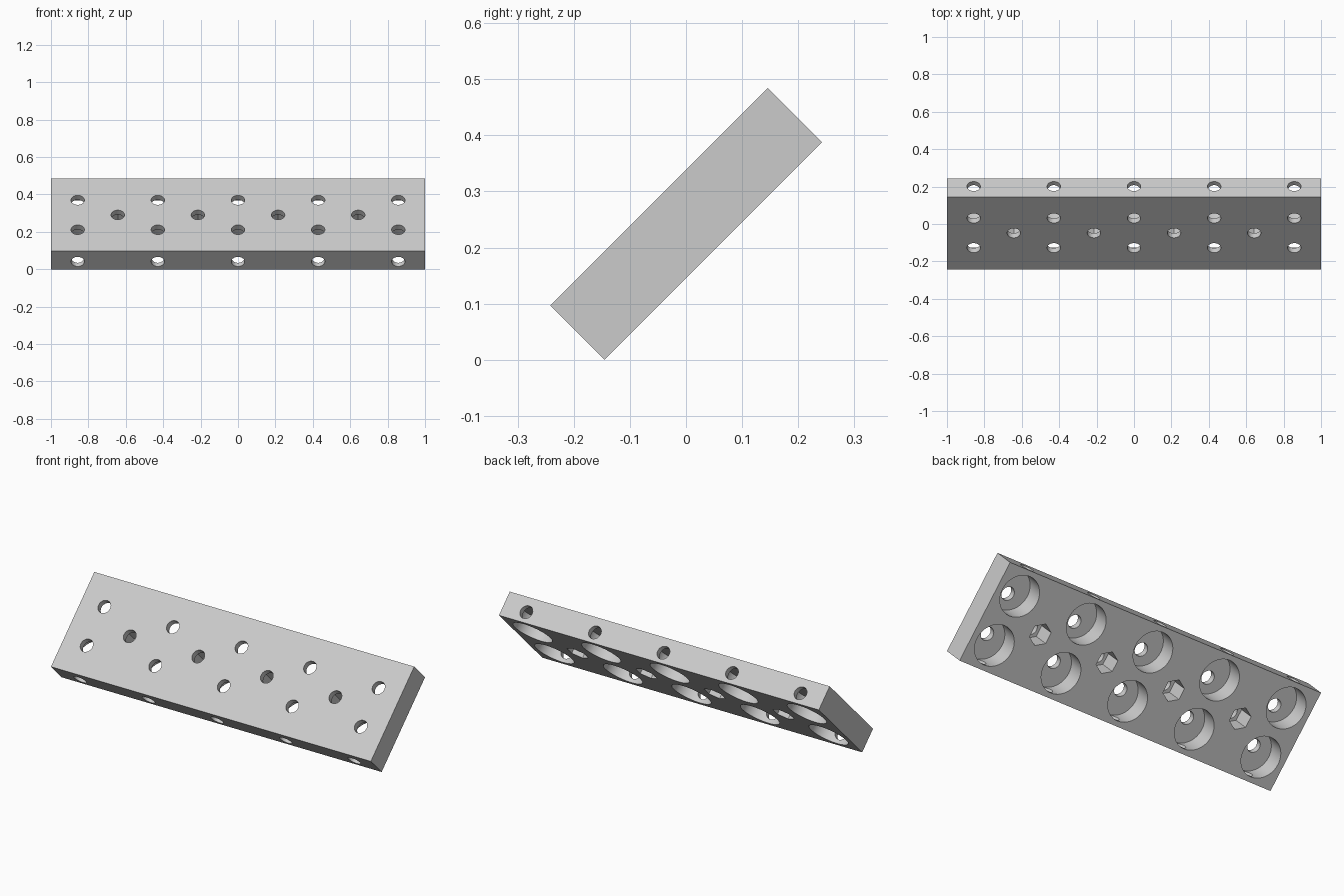
import bpy, bmesh, math
from mathutils import Matrix, Vector

if "Cube" in bpy.data.objects:
    bpy.data.objects.remove(bpy.data.objects["Cube"], do_unlink=True)

LENGTH, WIDTH, THICK = 2.0, 0.548, 0.137
PITCH = 3 / 7            # spacing of the holes along the plate
FLOOR = 0.034            # underside level of the web above the pockets
HOLE_R = 0.036
HALF_T = THICK / 2

grey = bpy.data.materials.new("light grey")
grey.use_nodes = True
colour = (0.6, 0.6, 0.6, 1)
grey.diffuse_color = colour
grey.node_tree.nodes["Principled BSDF"].inputs["Base Color"].default_value = colour


def make_object(name, bm):
    mesh = bpy.data.meshes.new(name)
    bm.to_mesh(mesh)
    bm.free()
    mesh.materials.append(grey)
    obj = bpy.data.objects.new(name, mesh)
    bpy.context.collection.objects.link(obj)
    return obj


def add_cylinder(bm, start, end, radius, sides=32, turn=0.0):
    """Closed prism running from start to end."""
    start, end = Vector(start), Vector(end)
    axis = end - start
    matrix = (Matrix.Translation((start + end) / 2)
              @ axis.to_track_quat('Z', 'Y').to_matrix().to_4x4()
              @ Matrix.Rotation(turn, 4, 'Z'))
    bmesh.ops.create_cone(bm, cap_ends=True, segments=sides, radius1=radius,
                          radius2=radius, depth=axis.length, matrix=matrix)


def cut(target, cutter):
    mod = target.modifiers.new("cut", 'BOOLEAN')
    mod.operation = 'DIFFERENCE'
    mod.solver = 'EXACT'
    mod.object = cutter
    bpy.context.view_layer.objects.active = target
    bpy.ops.object.modifier_apply(modifier=mod.name)
    bpy.data.objects.remove(cutter, do_unlink=True)


# Plate, built flat
bm = bmesh.new()
bmesh.ops.create_cube(bm, size=1, matrix=Matrix.Diagonal((LENGTH, WIDTH, THICK, 1)))
plate = make_object("drilled_plate", bm)

# Round pockets and hexagonal nut recesses in the underside;
# screw holes through the top and holes in both long edges
pockets, holes = bmesh.new(), bmesh.new()
for i in range(-2, 3):
    x = i * PITCH
    for side in (-1, 1):
        y = side * WIDTH / 4
        add_cylinder(pockets, (x, y, -0.1), (x, y, FLOOR), 0.11, 48)
        y = side * 0.112
        add_cylinder(holes, (x, y, 0.01), (x, y, 0.1), HOLE_R)
        add_cylinder(holes, (x, side * 0.2, -0.011), (x, side * 0.3, -0.011), HOLE_R)
for i in range(4):
    x = (i - 1.5) * PITCH
    # a corner of each hexagon points across the plate
    add_cylinder(pockets, (x, 0, -0.1), (x, 0, FLOOR), 0.06, 6)
    add_cylinder(holes, (x, 0, 0.01), (x, 0, 0.1), HOLE_R)

# Turn the hexagons if their corners lie along the plate instead of across it
cut(plate, make_object("pocket_cutter", pockets))
cut(plate, make_object("hole_cutter", holes))

# Lean the plate back at 45 degrees, resting on its lower edge
lift = (WIDTH + THICK) / 2 * math.sin(math.pi / 4)
plate.data.transform(Matrix.Translation((0, 0, lift)) @ Matrix.Rotation(math.pi / 4, 4, 'X'))

bpy.ops.object.select_all(action='DESELECT')
plate.select_set(True)
bpy.context.view_layer.objects.active = plate
bpy.ops.object.shade_smooth_by_angle(angle=math.radians(30))
